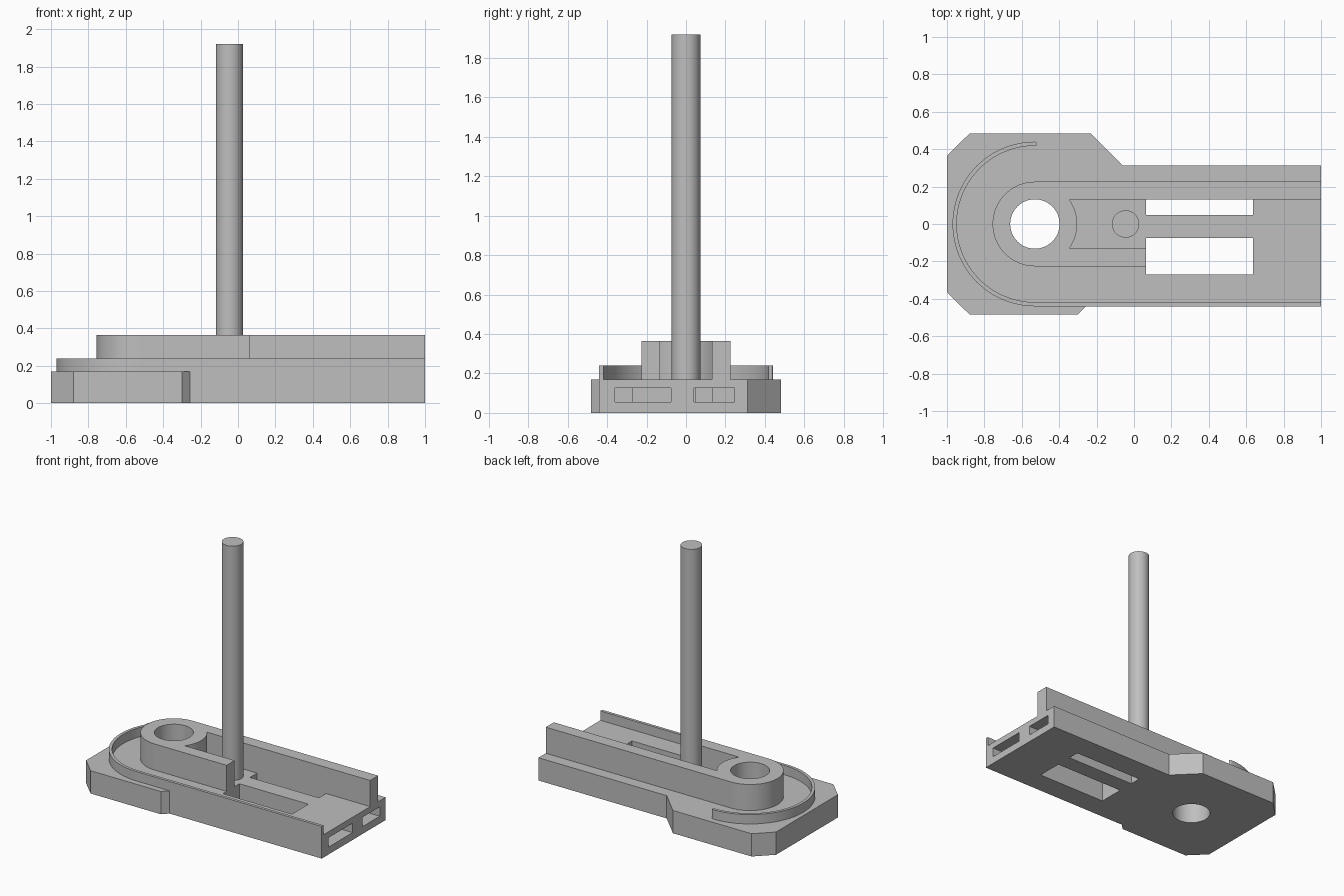
import bpy, bmesh
from math import sin, cos, pi, acos

if "Cube" in bpy.data.objects:
    bpy.data.objects.remove(bpy.data.objects["Cube"], do_unlink=True)

FLOOR, LIP_TOP, WALL_TOP, ROD_TOP = 0.17, 0.24, 0.365, 1.92
HUB_X, HUB_R, BORE_R = -0.53, 0.226, 0.132
WALL_IN = 0.132

grey = bpy.data.materials.new("plain grey")
grey.use_nodes = True
colour = (0.52, 0.52, 0.52, 1)
grey.diffuse_color = colour
grey.node_tree.nodes["Principled BSDF"].inputs["Base Color"].default_value = colour


def arc(cx, cy, r, start, end, n=48):
    return [(cx + r * cos(start + (end - start) * i / n),
             cy + r * sin(start + (end - start) * i / n)) for i in range(n + 1)]


def circle(cx, cy, r):
    return arc(cx, cy, r, 0, 2 * pi, 64)[:-1]


def rect(x0, x1, y0, y1):
    return [(x0, y0), (x1, y0), (x1, y1), (x0, y1)]


def prism(name, outline, z0, z1):
    """Extrude a flat outline between two heights."""
    bm = bmesh.new()
    face = bm.faces.new([bm.verts.new((x, y, z0)) for x, y in outline])
    top = bmesh.ops.extrude_face_region(bm, geom=[face])["geom"]
    bmesh.ops.translate(bm, vec=(0, 0, z1 - z0),
                        verts=[v for v in top if isinstance(v, bmesh.types.BMVert)])
    bmesh.ops.recalc_face_normals(bm, faces=bm.faces)
    mesh = bpy.data.meshes.new(name)
    bm.to_mesh(mesh)
    bm.free()
    mesh.materials.append(grey)
    ob = bpy.data.objects.new(name, mesh)
    bpy.context.collection.objects.link(ob)
    return ob


def cut(target, outline, z0, z1):
    """Subtract a prism from the target and discard the cutter."""
    cutter = prism("cutter", outline, z0, z1)
    mod = target.modifiers.new("cut", 'BOOLEAN')
    mod.operation, mod.solver, mod.object = 'DIFFERENCE', 'EXACT', cutter
    bpy.context.view_layer.objects.active = target
    bpy.ops.object.modifier_apply(modifier=mod.name)
    bpy.data.objects.remove(cutter, do_unlink=True)


# Base plate with chamfered wide head
base = prism("base_plate", [
    (-1, -0.365), (-0.88, -0.483), (-0.30, -0.483), (-0.257, -0.44), (1, -0.44),
    (1, 0.313), (-0.06, 0.313), (-0.23, 0.483), (-0.88, 0.483), (-1, 0.365)], 0, FLOOR)
bore = circle(HUB_X, 0, BORE_R)
cut(base, bore, -0.1, 0.5)

# Two open slots and the end pockets that lead into them
for y0, y1 in ((0.048, 0.133), (-0.27, -0.076)):
    cut(base, rect(0.065, 0.635, y0, y1), -0.1, 0.5)
for y0, y1 in ((0.04, 0.245), (-0.36, -0.076)):
    cut(base, rect(0.634, 1.1, y0, y1), 0.055, 0.125)

# Hub with one long and one short wall
a = acos((HUB_R ** 2 - WALL_IN ** 2) ** 0.5 / HUB_R)
hub = prism("hub_and_walls",
            [(1, HUB_R)] + arc(HUB_X, 0, HUB_R, pi / 2, 3 * pi / 2)
            + [(0.065, -HUB_R), (0.065, -WALL_IN)]
            + arc(HUB_X, 0, HUB_R, -a, a, 24) + [(1, WALL_IN)],
            FLOOR, WALL_TOP)
cut(hub, bore, 0, 0.5)

# Thin curved lip with a rounded tip
lip_out, lip_in = 0.44, 0.418
lip = prism("outer_lip",
            [(1, -lip_out)] + arc(HUB_X, 0, lip_out, 3 * pi / 2, pi / 2)
            + arc(HUB_X, (lip_out + lip_in) / 2, (lip_out - lip_in) / 2, pi / 2, -pi / 2, 8)[1:-1]
            + arc(HUB_X, 0, lip_in, pi / 2, 3 * pi / 2) + [(1, -lip_in)],
            FLOOR, LIP_TOP)

# Tall upright rod
rod = prism("upright_rod", circle(-0.045, 0, 0.073), FLOOR, ROD_TOP)

# Smooth the round sides, keep edges crisp
bpy.ops.object.select_all(action='DESELECT')
for ob in (base, hub, lip, rod):
    ob.select_set(True)
bpy.context.view_layer.objects.active = base
bpy.ops.object.shade_smooth_by_angle(angle=pi / 6)
